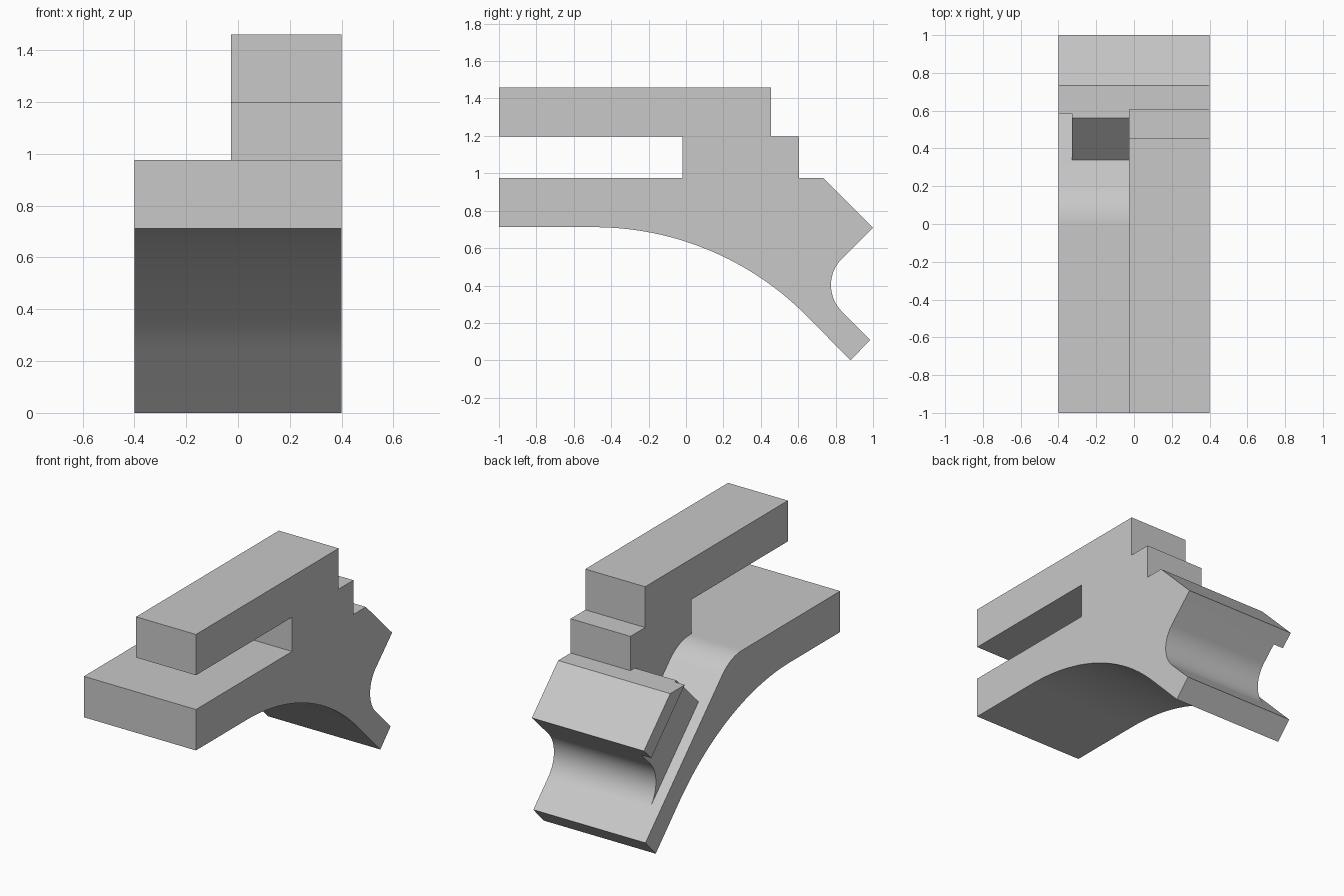
import bpy, bmesh, math

cube = bpy.data.objects.get("Cube")
if cube:
    bpy.data.objects.remove(cube, do_unlink=True)

grey = bpy.data.materials.new("plain grey")
grey.use_nodes = True
COLOUR = (0.58, 0.58, 0.58, 1)
grey.diffuse_color = COLOUR
grey.node_tree.nodes["Principled BSDF"].inputs["Base Color"].default_value = COLOUR


def arc(cy, cz, r, start, end, steps):
    """Points on an arc in the y-z plane, angles in degrees."""
    angles = [math.radians(start + (end - start) * i / steps) for i in range(steps + 1)]
    return [(cy + r * math.cos(a), cz + r * math.sin(a)) for a in angles]


def extrude(name, profile, x0, x1):
    """Solid made by sweeping a y-z profile from x0 to x1."""
    bm = bmesh.new()
    face = bm.faces.new([bm.verts.new((x0, y, z)) for y, z in profile])
    swept = bmesh.ops.extrude_face_region(bm, geom=[face])["geom"]
    moved = [v for v in swept if isinstance(v, bmesh.types.BMVert)]
    bmesh.ops.translate(bm, verts=moved, vec=(x1 - x0, 0, 0))
    bmesh.ops.recalc_face_normals(bm, faces=bm.faces)
    mesh = bpy.data.meshes.new(name)
    bm.to_mesh(mesh)
    bm.free()
    mesh.materials.append(grey)
    obj = bpy.data.objects.new(name, mesh)
    bpy.context.collection.objects.link(obj)
    return obj


LEDGE = 0.976

# Full side profile: two prongs, stepped back, jaw with a rounded throat, arched underside
outline = [(-1, 0.712), (-1, LEDGE), (-0.02, LEDGE), (-0.02, 1.197), (-1, 1.197),
           (-1, 1.46), (0.455, 1.46), (0.455, 1.197), (0.605, 1.197), (0.605, LEDGE),
           (0.732, LEDGE), (1, 0.708)]
outline += arc(0.975, 0.4025, 0.2, 135, 225, 20)
outline += [(0.985, 0.11), (0.88, 0)]
outline += arc(-0.492, 0.712 - 1.6, 1.6, 45, 90, 32)
body = extrude("bracket_body", outline, -0.4, 0.4)

# Space beside the upper prong, above the curved lower arm
recess = [(-1.1, LEDGE)] + arc(0, LEDGE - 0.287, 0.287, 90, 45, 16)
recess += [(0.34, 0.755), (0.561, LEDGE), (0.8, LEDGE), (0.8, 1.6), (-1.1, 1.6)]

# Shallow channel under the sloping lip
channel = [(0.3, 0.795), (0.834, 0.261), (1.1, 0.46), (0.5, 1.06)]

bpy.context.view_layer.objects.active = body
for name, profile, x1 in (("recess_cutter", recess, -0.027),
                          ("channel_cutter", channel, -0.328)):
    cutter = extrude(name, profile, -0.5, x1)
    cutter.hide_render = True
    cut = body.modifiers.new(name, "BOOLEAN")
    cut.operation = "DIFFERENCE"
    cut.solver = "EXACT"
    cut.object = cutter
    bpy.ops.object.modifier_apply(modifier=cut.name)
    bpy.data.objects.remove(cutter, do_unlink=True)

# Smooth curves, crisp corners
bpy.ops.object.select_all(action="DESELECT")
body.select_set(True)
bpy.ops.object.shade_smooth_by_angle(angle=math.radians(20))
